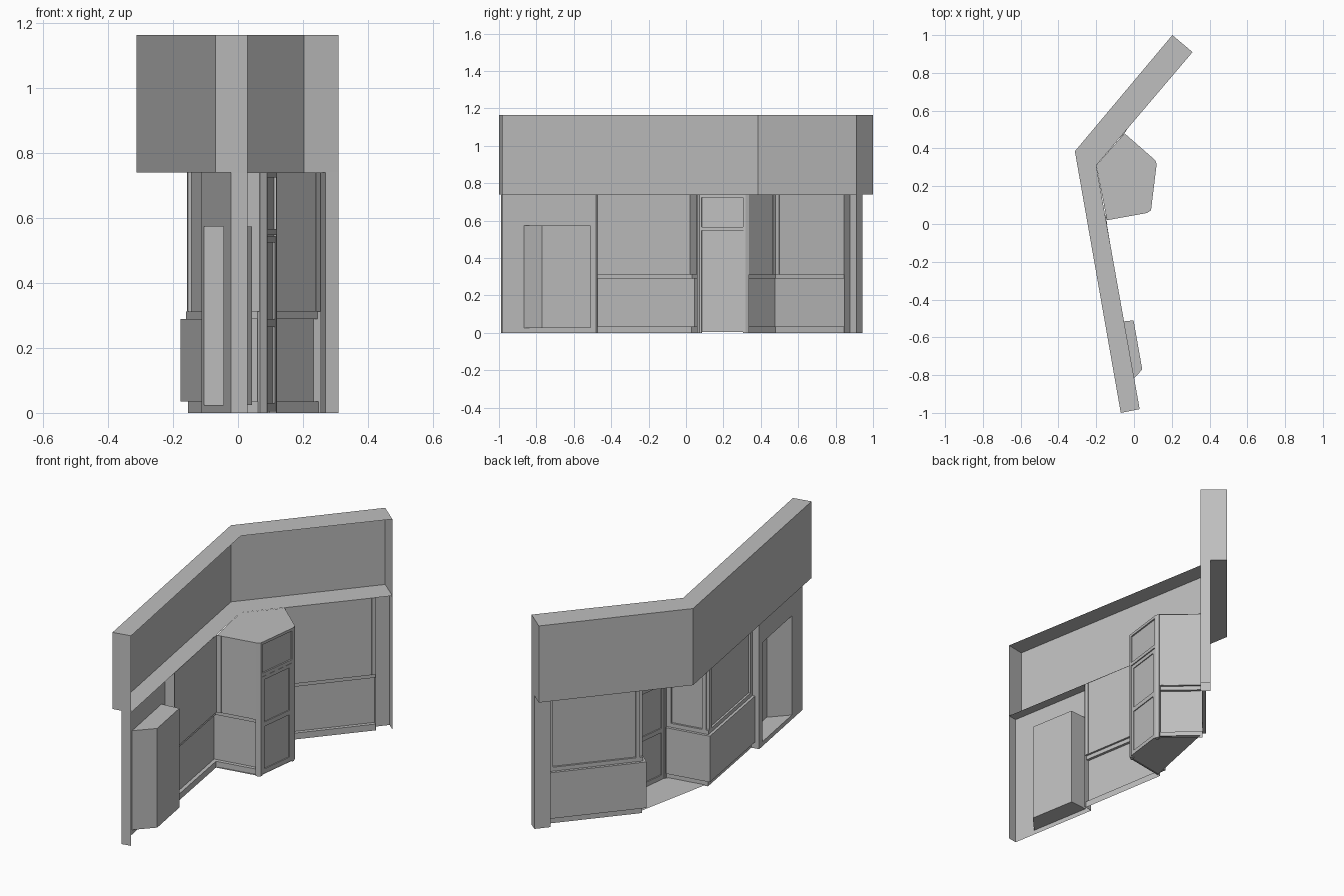
import bpy
from mathutils import Vector

cube = bpy.data.objects.get("Cube")
if cube:
    bpy.data.objects.remove(cube)

grey = bpy.data.materials.new("plain grey")
grey.use_nodes = True
grey.diffuse_color = (0.52, 0.52, 0.52, 1)
grey.node_tree.nodes["Principled BSDF"].inputs["Base Color"].default_value = grey.diffuse_color

TOP, SOFFIT, FLOOR = 1.165, 0.74, 0.005


def build(name, verts, faces):
    mesh = bpy.data.meshes.new(name)
    mesh.from_pydata([tuple(v) for v in verts], [], faces)
    mesh.materials.append(grey)
    obj = bpy.data.objects.new(name, mesh)
    bpy.context.collection.objects.link(obj)
    return obj


def left_of(a, b):
    d = (b - a).normalized()
    return Vector((-d.y, d.x))


def offset(path, dist):
    """Shift a plan path to its left with mitred corners."""
    out = []
    for i, p in enumerate(path):
        sides = []
        if i > 0:
            sides.append(left_of(path[i - 1], p))
        if i < len(path) - 1:
            sides.append(left_of(p, path[i + 1]))
        m = sum(sides, Vector((0, 0))).normalized()
        out.append(p + m * dist / m.dot(sides[0]))
    return out


def sweep(name, path, profile):
    """Skin a (depth, height) profile along a plan path; the left is outside."""
    path = [Vector(p) for p in path]
    n = len(path)
    verts = [(p.x, p.y, z) for d, z in profile for p in offset(path, d)]
    faces = [(r * n + i + 1, r * n + i, r * n + n + i, r * n + n + i + 1)
             for r in range(len(profile) - 1) for i in range(n - 1)]
    return build(name, verts, faces)


def wall(name, path, low, high):
    return sweep(name, path, [(0, low), (0, high)])


def slab(name, plan, z):
    return build(name, [(p[0], p[1], z) for p in plan], [tuple(range(len(plan)))])


def block(name, a, b, start, end, near, far, low, high):
    """Box along the line a-b between two distances and two depths."""
    a, b = Vector(a), Vector(b)
    d, side = (b - a).normalized(), left_of(a, b)
    plan = [a + d * u + side * w for u, w in
            ((start, near), (end, near), (end, far), (start, far))]
    verts = [(p.x, p.y, z) for z in (low, high) for p in plan]
    faces = [(3, 2, 1, 0), (4, 5, 6, 7)]
    faces += [(i, (i + 1) % 4, (i + 1) % 4 + 4, i + 4) for i in range(4)]
    return build(name, verts, faces)


# Fascia: outer skin, top and soffit, open towards the inside
out_near, out_mid, out_far = (-0.07, -1), (-0.313, 0.385), (0.203, 1)
in_near, in_mid, in_far = (0.03, -0.98), (-0.2, 0.31), (0.31, 0.91)
wall("fascia", [in_near, out_near, out_mid, out_far, in_far], SOFFIT, TOP)
ring = [in_near, in_mid, in_far, out_far, out_mid, out_near]
slab("fascia_top", ring, TOP)
slab("soffit", ring[::-1], SOFFIT)


# Plan positions on each wing: distance along it, depth towards the street
def on_near(u, w):
    return Vector(in_near) + Vector((-0.174, 0.985)) * u + Vector((-0.985, -0.174)) * w


def on_far(u, w):
    return Vector(in_far) + Vector((-0.635, -0.772)) * u + Vector((-0.772, 0.635)) * w


# Near wall pier with the display opening
DEPTH, PIER = 0.053, 0.515
BOX_LOW, BOX_HIGH = 0.025, 0.575
open_a, open_b = on_near(0.126, DEPTH), on_near(0.476, DEPTH)
wall("near_pier_end", [on_near(0, 0), on_near(0, DEPTH), open_a], 0, SOFFIT)
wall("near_pier_jamb", [open_b, on_near(PIER, DEPTH), on_near(PIER, 0)], 0, SOFFIT)
wall("display_base", [open_a, open_b], 0, BOX_LOW)
wall("display_header", [open_a, open_b], BOX_HIGH, SOFFIT)

# Display box pushed into the wall
box_plan = [open_a, on_near(0.204, -0.05), on_near(0.468, -0.05), open_b]
wall("display_box", box_plan, BOX_LOW, BOX_HIGH)
slab("display_floor", box_plan, BOX_LOW)
slab("display_ceiling", box_plan[::-1], BOX_HIGH)

# Far wall pier
FAR_PIER = 0.085
wall("far_pier", [on_far(FAR_PIER, 0), on_far(FAR_PIER, DEPTH),
                  on_far(0, DEPTH), on_far(0, 0)], 0, SOFFIT)

# Window bays that turn into the recessed entrance
near_corner, near_door = Vector((-0.143, 0.02)), Vector((0.068, 0.058))
far_corner, far_door = Vector((-0.05, 0.48)), Vector((0.112, 0.338))
bay_profile = [(0.010, 0), (0.010, 0.035), (0.030, 0.035), (0.030, 0.29),
               (0.015, 0.29), (0.015, 0.312), (0.004, 0.312), (0.004, SOFFIT)]
near_bay = [on_near(PIER, 0), near_corner, near_door]
far_bay = [far_door, far_corner, on_far(FAR_PIER, 0)]
for label, bay in (("near", near_bay), ("far", far_bay)):
    sweep(label + "_window_bay", bay, bay_profile)
    for k, (a, b) in enumerate(zip(bay, bay[1:])):
        span = (b - a).length
        for j, u in enumerate((0, span - 0.022)):
            block(f"{label}_window_post_{k}_{j}", a, b, u, u + 0.022,
                  0.002, 0.015, 0.312, SOFFIT)

# Entrance ceiling and floor
slab("entrance_roof", [in_mid, near_corner, near_door, (0.09, 0.072),
                       (0.12, 0.318), far_door, far_corner], SOFFIT)
slab("entrance_floor", [near_corner, near_door, (0.09, 0.072),
                        (0.12, 0.318), far_door, far_corner], FLOOR)

# Door frame, transom and leaf
hinge, latch = Vector((0.09, 0.072)), Vector((0.12, 0.318))
width = (latch - hinge).length
for label, a, b in (("near", near_door, hinge), ("far", latch, far_door)):
    block(label + "_door_return", a, b, 0, (b - a).length, 0, 0.014, 0, SOFFIT)
for label, u in (("near", 0), ("far", width - 0.012)):
    block(label + "_door_post", hinge, latch, u, u + 0.012, 0, 0.022, 0, SOFFIT)
for label, low, high in (("head", 0.725, SOFFIT), ("transom", 0.548, 0.567)):
    block(label + "_bar", hinge, latch, 0, width, 0, 0.022, low, high)
block("transom_panel", hinge, latch, 0.01, width - 0.01, 0.008, 0.012, 0.565, 0.727)
block("door_leaf", hinge, latch, 0.01, width - 0.01, 0.008, 0.012, FLOOR, 0.55)
for label, low, high in (("bottom", FLOOR, 0.03), ("middle", 0.265, 0.29), ("top", 0.525, 0.545)):
    block("door_rail_" + label, hinge, latch, 0.012, width - 0.012, 0.003, 0.017, low, high)
for label, u in (("near", 0.012), ("far", width - 0.03)):
    block("door_stile_" + label, hinge, latch, u, u + 0.018, 0.003, 0.017, FLOOR, 0.545)
